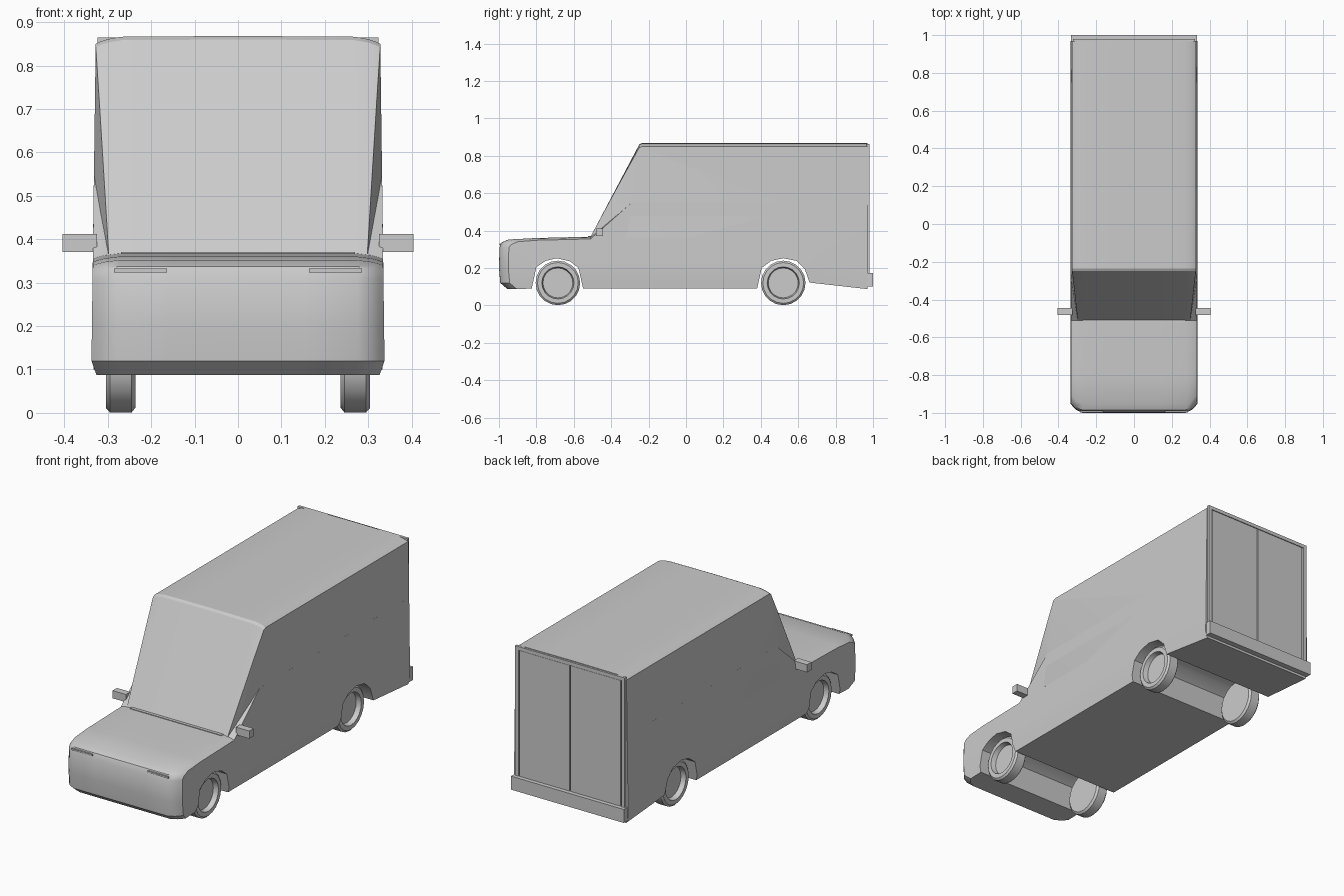
import bpy, bmesh, math
from mathutils import Vector

cube = bpy.data.objects.get("Cube")
if cube:
    bpy.data.objects.remove(cube)

grey = bpy.data.materials.new("plain_grey")
grey.use_nodes = True
GREY = (0.6, 0.6, 0.6, 1)
grey.diffuse_color = GREY
grey.node_tree.nodes["Principled BSDF"].inputs["Base Color"].default_value = GREY


def finish(name, bm, smooth=None):
    bmesh.ops.recalc_face_normals(bm, faces=bm.faces)
    mesh = bpy.data.meshes.new(name)
    bm.to_mesh(mesh)
    bm.free()
    mesh.materials.append(grey)
    obj = bpy.data.objects.new(name, mesh)
    bpy.context.collection.objects.link(obj)
    if smooth:
        bpy.ops.object.select_all(action="DESELECT")
        obj.select_set(True)
        bpy.context.view_layer.objects.active = obj
        bpy.ops.object.shade_smooth_by_angle(angle=math.radians(smooth))
    return obj


def box(name, low, high):
    bm = bmesh.new()
    bmesh.ops.create_cube(bm, size=1)
    for v in bm.verts:
        v.co = [a + (b - a) * (c + 0.5) for a, b, c in zip(low, high, v.co)]
    return finish(name, bm)


def loft(profile, stations, shape):
    """Sweep a (y, z) outline across x; shape() bends each station."""
    bm = bmesh.new()
    rings = [[bm.verts.new(shape(s, y, z)) for y, z in profile] for s in stations]
    n = len(profile)
    for a, b in zip(rings, rings[1:]):
        for i in range(n):
            j = (i + 1) % n
            bm.faces.new((a[i], a[j], b[j], b[i]))
    bm.faces.new(rings[0])
    bm.faces.new(rings[-1])
    return bm


def half_width(z):
    return 0.339 - 0.013 * z


def cut(bm, point, normal, remove=False):
    return bmesh.ops.bisect_plane(
        bm, geom=bm.verts[:] + bm.edges[:] + bm.faces[:], dist=1e-5,
        plane_co=point, plane_no=normal, clear_outer=remove)


STATIONS = (-1, -0.97, -0.92, -0.82, -0.45, 0, 0.45, 0.82, 0.92, 0.97, 1)


def edge_amount(s):
    return max(0, (abs(s) - 0.8) / 0.2) ** 2


# Lower body with full-width wheel arches and shoulders beside the windscreen
front_arch = [(-0.55, 0.09), (-0.575, 0.2), (-0.62, 0.235), (-0.69, 0.252),
              (-0.75, 0.238), (-0.8, 0.205), (-0.825, 0.09)]
rear_arch = [(0.66, 0.122), (0.635, 0.195), (0.59, 0.238), (0.52, 0.252),
             (0.455, 0.238), (0.405, 0.2), (0.38, 0.09)]
nose = [(-0.955, 0.087), (-0.993, 0.12), (-1, 0.2), (-0.997, 0.31),
        (-0.985, 0.337), (-0.95, 0.352), (-0.8, 0.36), (-0.51, 0.367)]
outline = nose + [(-0.29, 0.55), (0.97, 0.55), (0.97, 0.087)] + rear_arch + front_arch


def lower_shape(s, y, z):
    e = edge_amount(s)
    x = s * half_width(z)
    if y < -0.9:
        y += 0.05 * e
    if y < -0.4 and z > 0.33:
        z -= 0.012 * e
    return x, y, z


bm = loft(outline, STATIONS, lower_shape)
for level in (0.12, 0.2):
    cut(bm, (0, 0, level), (0, 0, 1))
for v in bm.verts:
    if v.co.z < 0.119:
        v.co.x *= 0.965
finish("lower_body", bm, 35)

# Cabin and load box, clipped beside the sloping windscreen
cabin_outline = [(-0.513, 0.362), (-0.25, 0.86), (-0.235, 0.868),
                 (0.97, 0.868), (0.97, 0.362)]


def cabin_shape(s, y, z):
    x = s * half_width(z)
    if z > 0.8:
        z -= 0.016 * edge_amount(s) + 0.002 * abs(s)
    return x, y, z


bm = loft(cabin_outline, STATIONS, cabin_shape)
for side in (-1, 1):
    base = Vector((side * 0.298, -0.51, 0.367))
    top = Vector((side * half_width(0.85), -0.245, 0.852))
    rear = Vector((side * half_width(0.55), -0.29, 0.55))
    normal = (top - base).cross(rear - base).normalized()
    if normal.x * side < 0:
        normal.negate()
    result = cut(bm, base, normal, True)
    edges = [g for g in result["geom_cut"] if isinstance(g, bmesh.types.BMEdge)]
    bmesh.ops.holes_fill(bm, edges=edges, sides=0)
finish("cabin", bm, 20)

# Cowl strip at the foot of the windscreen
box("cowl_strip", (-0.27, -0.525, 0.355), (0.27, -0.505, 0.37))

# Rear doors, frame and bumper
box("rear_bumper", (-0.333, 0.962, 0.1), (0.333, 1.0, 0.172))
box("rear_header", (-0.322, 0.965, 0.845), (0.322, 0.98, 0.864))
for side, label in ((-1, "right"), (1, "left")):
    xs = sorted((side * 0.003, side * 0.298))
    box(label + "_rear_door", (xs[0], 0.965, 0.172), (xs[1], 0.978, 0.843))
    xs = sorted((side * 0.304, side * 0.324))
    box(label + "_rear_post", (xs[0], 0.965, 0.172), (xs[1], 0.98, 0.864))
    # Wing mirrors
    xs = sorted((side * 0.325, side * 0.404))
    box(label + "_mirror", (xs[0], -0.482, 0.371), (xs[1], -0.445, 0.412))
    # Slim front lamps
    xs = sorted((side * 0.163, side * 0.286))
    box(label + "_front_lamp", (xs[0], -0.998, 0.323), (xs[1], -0.989, 0.332))


# Wheels turned from a profile, with a dished outer face
def wheel(name, side, y):
    profile = [(0.236, 0), (0.236, 0.108), (0.245, 0.119), (0.295, 0.119),
               (0.304, 0.109), (0.304, 0.086), (0.278, 0.08), (0.278, 0)]
    bm = bmesh.new()
    verts = [bm.verts.new((side * x, y, 0.12 + r)) for x, r in profile]
    edges = [bm.edges.new(pair) for pair in zip(verts, verts[1:])]
    bmesh.ops.spin(bm, geom=verts + edges, cent=(0, y, 0.12), axis=(1, 0, 0),
                   angle=math.tau, steps=20)
    bmesh.ops.remove_doubles(bm, verts=bm.verts, dist=1e-4)
    finish(name, bm, 35)


for side, label in ((-1, "right"), (1, "left")):
    wheel("front_" + label + "_wheel", side, -0.685)
    wheel("rear_" + label + "_wheel", side, 0.52)
